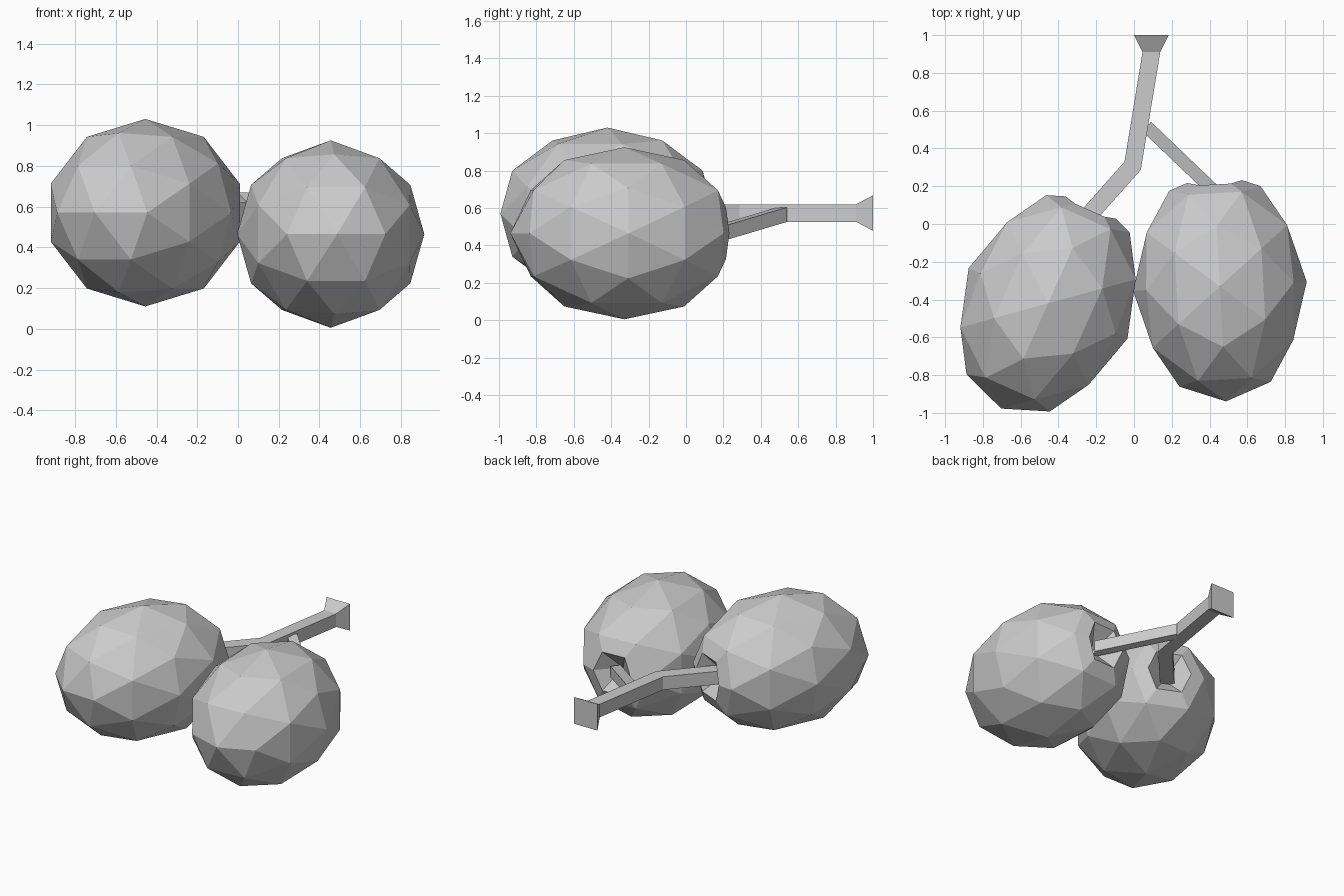
import bpy, bmesh, math
from mathutils import Matrix, Vector

cube = bpy.data.objects.get("Cube")
if cube:
    bpy.data.objects.remove(cube, do_unlink=True)

# Single plain colour
GREY = (0.6, 0.6, 0.6, 1)
grey = bpy.data.materials.new("plain_grey")
grey.use_nodes = True
grey.diffuse_color = GREY
grey.node_tree.nodes["Principled BSDF"].inputs["Base Color"].default_value = GREY


def finish(bm, name):
    bmesh.ops.recalc_face_normals(bm, faces=bm.faces)
    mesh = bpy.data.meshes.new(name)
    bm.to_mesh(mesh)
    bm.free()
    mesh.materials.append(grey)
    obj = bpy.data.objects.new(name, mesh)
    bpy.context.collection.objects.link(obj)
    return obj


def fruit(name, centre, turn):
    """Faceted fruit, long along y, with a six-sided pit at the stem end."""
    bm = bmesh.new()
    bmesh.ops.create_icosphere(bm, subdivisions=2, radius=1)
    # Turn the sphere so that an edge midpoint lies on every axis
    upright = (Matrix.Rotation(math.pi / 2, 4, 'Z')
               @ Matrix.Rotation(-math.atan(2) / 2, 4, 'Y'))
    bm.transform(Matrix.Diagonal((0.46, 0.61, 0.46, 1)) @ upright)
    # Cut a rim around the stem end, then push the tip inwards
    tip = max(bm.verts, key=lambda v: v.co.y)
    rim = {bmesh.utils.edge_split(e, tip, 0.6)[1] for e in list(tip.link_edges)}
    for face in list(tip.link_faces):
        a, b = [v for v in face.verts if v in rim]
        bmesh.utils.face_split(face, a, b)
    tip.co.y = 0.42
    obj = finish(bm, name)
    obj.location = centre
    obj.rotation_euler.z = math.radians(turn)
    return obj


def stem(name, rings):
    """Square-section stem; each ring is (centre, half side vector, half height)."""
    bm = bmesh.new()
    loops = []
    for centre, side, height in rings:
        c, s, up = Vector(centre), Vector((*side, 0)), Vector((0, 0, height))
        loops.append([bm.verts.new(p) for p in
                      (c - s - up, c + s - up, c + s + up, c - s + up)])
    for a, b in zip(loops, loops[1:]):
        for i in range(4):
            j = (i + 1) % 4
            bm.faces.new((a[i], a[j], b[j], b[i]))
    bm.faces.new(loops[0])
    bm.faces.new(loops[-1])
    return finish(bm, name)


fruit("right_fruit", (-0.455, -0.42, 0.57), -24)
fruit("left_fruit", (0.455, -0.33, 0.465), 3)

# Main stem with a flared end, bending down to the right fruit
stem("main_stem", [
    ((0.092, 1.0, 0.573), (0.092, 0), 0.095),
    ((0.092, 0.91, 0.573), (0.047, 0), 0.047),
    ((-0.007, 0.308, 0.573), (0.043, -0.022), 0.047),
    ((-0.29, -0.01, 0.573), (0.035, -0.031), 0.047),
])

# Side branch to the left fruit
stem("side_branch", [
    ((0.068, 0.515, 0.565), (0.022, 0.026), 0.039),
    ((0.455, 0.145, 0.455), (0.022, 0.026), 0.039),
])
